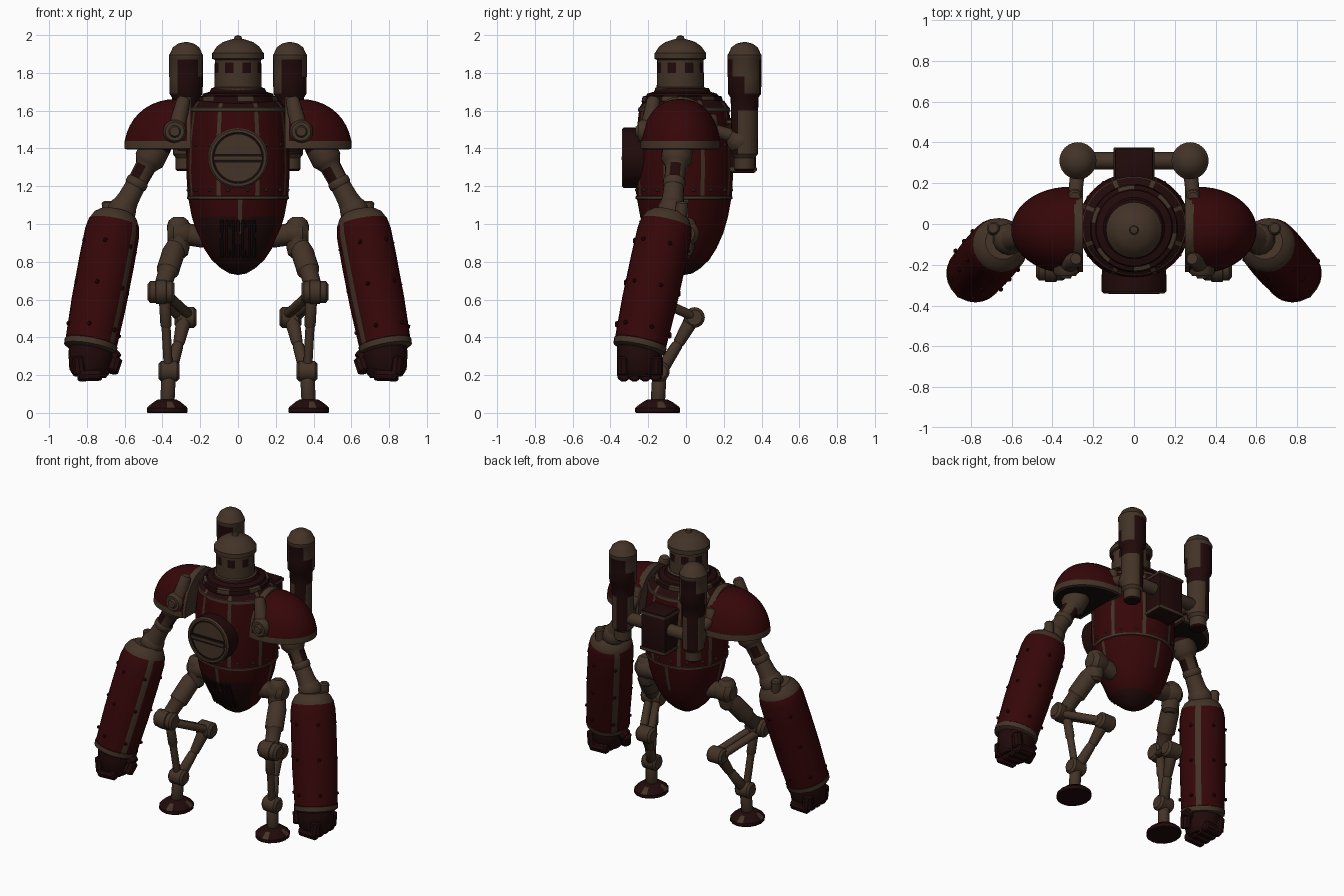
import bpy, bmesh
from math import sin, cos, pi, sqrt, radians
from mathutils import Vector

cube = bpy.data.objects.get("Cube")
if cube:
    bpy.data.objects.remove(cube, do_unlink=True)


def material(name, rgb):
    m = bpy.data.materials.new(name)
    m.use_nodes = True
    m.diffuse_color = (*rgb, 1)
    m.node_tree.nodes["Principled BSDF"].inputs["Base Color"].default_value = (*rgb, 1)
    return m


MATS = [material("dark red paint", (.036, .002, .0025)),
        material("worn brown metal", (.056, .033, .02)),
        material("deep maroon", (.015, .003, .003)),
        material("sooty black", (.007, .004, .0035))]
RED, BROWN, MAROON, BLACK = range(4)


def finish(name, bm, smooth=True):
    bmesh.ops.remove_doubles(bm, verts=bm.verts, dist=1e-5)
    bmesh.ops.recalc_face_normals(bm, faces=bm.faces)
    me = bpy.data.meshes.new(name)
    for f in bm.faces:
        f.smooth = smooth
    bm.to_mesh(me)
    bm.free()
    for m in MATS:
        me.materials.append(m)
    if smooth:
        me.set_sharp_from_angle(angle=radians(35))
    ob = bpy.data.objects.new(name, me)
    bpy.context.collection.objects.link(ob)
    return ob


def lathe(name, a, b, prof, mat=BROWN, seg=20, squash=1, cut=None):
    """Revolve (t, radius) pairs round a->b; mat is an index or rule(t, normal, i)."""
    a, b = Vector(a), Vector(b)
    axis = (b - a).normalized()
    ref = Vector((0, -1, 0)) if abs(axis.y) < .9 else Vector((0, 0, 1))
    u = (ref - axis * ref.dot(axis)).normalized()
    v = axis.cross(u)
    ray = lambda i: u * cos(2 * pi * i / seg) * squash + v * sin(2 * pi * i / seg)
    bm = bmesh.new()
    rings = [[bm.verts.new(a + (b - a) * t + ray(i) * r) for i in range(seg)] for t, r in prof]
    pick = mat if callable(mat) else (lambda t, n, i: mat)
    for k in range(len(rings) - 1):
        t = (prof[k][0] + prof[k + 1][0]) / 2
        for i in range(seg):
            j = (i + 1) % seg
            f = bm.faces.new((rings[k][i], rings[k][j], rings[k + 1][j], rings[k + 1][i]))
            f.material_index = pick(t, ray(i + .5), i)
    for k in (0, -1):
        if prof[k][1] > .001:
            f = bm.faces.new(rings[k])
            f.material_index = pick(prof[k][0], axis, 0)
    if cut:  # trim everything nearer the body than this plane
        res = bmesh.ops.bisect_plane(bm, geom=bm.verts[:] + bm.edges[:] + bm.faces[:],
                                     plane_co=(cut, 0, 0), plane_no=(-cut, 0, 0), clear_outer=True)
        edges = [e for e in res["geom_cut"] if isinstance(e, bmesh.types.BMEdge)]
        bmesh.ops.contextual_create(bm, geom=edges)
    return finish(name, bm)


def rod(name, a, b, r, mat=BROWN, seg=12, r2=None):
    r2 = r2 or r
    return lathe(name, a, b, [(0, r * .75), (.08, r), (.92, r2), (1, r2 * .75)], mat, seg)


def ball(name, c, r, mat=BROWN, seg=14):
    c, up = Vector(c), Vector((0, 0, r))
    prof = [(.5 - .5 * cos(pi * k / 8), r * sin(pi * k / 8)) for k in range(9)]
    return lathe(name, c - up, c + up, prof, mat, seg)


def box(name, lo, hi, mat, bevel=.012):
    bm = bmesh.new()
    bmesh.ops.create_cube(bm, size=1)
    for v in bm.verts:
        v.co = [(l + h) / 2 + c * (h - l) for l, h, c in zip(lo, hi, v.co)]
    if bevel:
        bmesh.ops.bevel(bm, geom=bm.edges[:], offset=bevel, segments=2, affect='EDGES', profile=.5)
    for f in bm.faces:
        f.material_index = mat
    return finish(name, bm)


def rivets(name, points, r=.011, mat=BROWN):
    bm = bmesh.new()
    for p in points:
        new = bmesh.ops.create_icosphere(bm, subdivisions=1, radius=r)["verts"]
        bmesh.ops.translate(bm, verts=new, vec=p)
    for f in bm.faces:
        f.material_index = mat
    return finish(name, bm)


# Torso barrel with metal bands and upright seams
def torso_paint(z, n, i):
    if 1.13 < z < 1.15 or 1.59 < z < 1.62 or (z > 1.15 and i % 9 == 4):
        return BROWN
    if z < 1.13 and i % 18 == 0 and z > .95:
        return BROWN
    return MAROON if z > 1.62 or z < (1.0 if n.y < -.5 else .83) else RED


lathe("torso", (0, -.01, 0), (0, -.01, 1),
      [(.73, 0), (.738, .045), (.765, .09), (.81, .14), (.87, .18), (.95, .218), (1.04, .245),
       (1.13, .262), (1.133, .27), (1.146, .27), (1.148, .266), (1.28, .274), (1.45, .27),
       (1.595, .252), (1.597, .258), (1.615, .255), (1.617, .25), (1.65, .225), (1.66, .2)],
      torso_paint, 72, .95)
rivets("torso_rivets", [(.268 * sin(k * pi / 8 + .2), -.01 - .255 * cos(k * pi / 8 + .2), z)
                        for k in range(16) for z in (1.18, 1.42)])
lathe("collar", (0, -.02, 0), (0, -.02, 1),
      [(1.63, .21), (1.65, .215), (1.675, .21), (1.68, .19), (1.69, .185), (1.7, .15), (1.72, .14)],
      lambda z, n, i: BROWN if 1.65 < z < 1.68 and i % 8 < 3 else MAROON, 48)

# Lower front grille
for k in range(-3, 4):
    x = k * .028
    front = lambda r: -.01 - .95 * sqrt(r * r - x * x)
    rod("grille_bar", (x, front(.243), 1.02), (x, front(.155), .825), .011, BLACK if k % 2 else MAROON, 8)

# Head: windowed drum under a domed cap
lathe("head", (0, -.03, 0), (0, -.03, 1),
      [(1.69, .135), (1.72, .135), (1.725, .125), (1.8, .124), (1.855, .123), (1.875, .123)],
      lambda z, n, i: MAROON if 1.8 < z < 1.855 and i % 4 in (1, 2) else BROWN, 32)
lathe("head_cap", (0, -.03, 0), (0, -.03, 1),
      [(1.868, .122), (1.875, .137), (1.905, .137), (1.912, .13), (1.94, .112), (1.963, .08),
       (1.976, .04), (1.98, .022), (1.993, .018), (2, 0)], BROWN, 32)

# Round chest hatch with a slotted crossbar
lathe("chest_hatch", (0, -.2, 1.35), (0, -.34, 1.35),
      [(0, .155), (.55, .16), (.93, .16), (1, .15), (1.001, .136), (.93, .132), (.93, 0)],
      lambda t, n, i: MAROON if t < .93 else BROWN, 40)
lathe("hatch_inner_line", (0, -.329, 1.35), (0, -.333, 1.35), [(0, .134), (1, .134), (1, .124), (0, .124)], BLACK, 40)
box("hatch_slot", (-.128, -.336, 1.325), (.128, -.328, 1.37), BLACK, 0)
box("hatch_bar", (-.128, -.342, 1.338), (.128, -.332, 1.357), BROWN, .003)

# Back pack between the tanks
box("back_box", (-.095, .18, 1.27), (.095, .37, 1.56), MAROON)
for z in (1.28, 1.53):
    box("back_box_band", (-.1, .2, z), (.1, .375, z + .02), BROWN, .004)
rod("tank_crossbar", (-.27, .31, 1.44), (.27, .31, 1.44), .042)


def tank_paint(z, n, i):
    if 1.69 < z < 1.87:
        return MAROON if (i + 2) % 12 < (8 if z < 1.78 else 5) else BROWN
    if 1.37 < z < 1.6:
        return MAROON if i % 12 < 4 else BROWN
    return MAROON if 1.6 < z < 1.69 or z < 1.3 else BROWN


for s in (1, -1):
    P = lambda x, y, z: Vector((s * x, y, z))

    # Back tanks
    lathe("back_tank", P(.275, .31, 0), P(.275, .31, 1),
          [(1.28, .045), (1.29, .055), (1.35, .055), (1.37, .07), (1.6, .072), (1.67, .074), (1.69, .088),
           (1.78, .089), (1.87, .089), (1.875, .091), (1.895, .091), (1.9, .086), (1.935, .07),
           (1.955, .042), (1.965, 0)], tank_paint, 24)
    ball("tank_coupling", P(.275, .29, 1.44), .075)
    rod("tank_strut", P(.275, .27, 1.46), P(.29, .13, 1.5), .035)

    # Shoulder: inner plate, armour dome, front and rear pivots
    arch = [(-.03 + .205 * cos(k * pi / 16), 1.4 + .275 * sin(k * pi / 16)) for k in range(17)]
    bm = bmesh.new()
    side = [[bm.verts.new(P(x, y, z)) for y, z in arch] for x in (.25, .295)]
    for ring in side:
        bm.faces.new(ring)
    for k in range(17):
        j = (k + 1) % 17
        bm.faces.new((side[0][k], side[0][j], side[1][j], side[1][k]))
    for f in bm.faces:
        f.material_index = BROWN
    finish("shoulder_plate", bm)
    dome = [(1.395, .27), (1.4, .285), (1.44, .283)]
    dome += [(1.4 + .262 * sin(k * pi / 20), .285 * cos(k * pi / 20) ** .9) for k in range(2, 10)] + [(1.662, 0)]
    lathe("shoulder_armour", P(.317, -.03, 0), P(.317, -.03, 1), dome,
          lambda z, n, i: BLACK if z == 1.395 else BROWN if z < 1.44 else RED,
          48, .745, cut=s * .27)
    rod("shoulder_bracket", P(.33, -.2, 1.48), P(.285, -.17, 1.67), .048, BROWN, 12, .036)
    lathe("shoulder_pivot", P(.335, -.14, 1.49), P(.335, -.255, 1.49),
          [(0, .062), (.85, .062), (1, .05), (1, .032), (1.1, .025), (1.1, 0)], BROWN, 20)
    rod("rear_bracket", P(.29, .15, 1.4), P(.29, .13, 1.58), .035)

    # Upper arm and elbow
    lathe("upper_arm", P(.41, -.04, 1.45), P(.61, -.075, 1.08),
          [(0, .075), (.12, .08), (.3, .082), (.35, .068), (.4, .056), (.58, .054), (.6, .06),
           (.66, .06), (.68, .054), (.85, .058), (1, .07)],
          lambda t, n, i: MAROON if t < .2 or (.4 < t < .5 and i % 6 < 3) else BROWN, 18)
    ball("elbow", P(.615, -.075, 1.07), .078)
    rod("elbow_lug", P(.685, -.03, 1.0), P(.69, -.02, 1.12), .032)

    # Armoured forearm with trim and rivets
    a, b = P(.645, -.09, 1.065), P(.785, -.25, .33)

    def forearm_paint(t, n, i):
        if t > .945 or t < .06 or -.86 < n.x * s < -.7:
            return BROWN
        return RED

    lathe("forearm", a, b, [(0, .085), (.03, .115), (.08, .135), (.15, .145), (.35, .147), (.65, .146),
                            (.94, .138), (.945, .142), (.985, .14), (1, .12)], forearm_paint, 24)
    d = (b - a).normalized()
    u = (Vector((0, -1, 0)) + d * d.y).normalized()
    v = d.cross(u)
    rivets("forearm_rivets", [a + (b - a) * t + (u * cos(k * pi / 3 + .2) + v * sin(k * pi / 3 + .2)) * .145
                              for t in (.25, .55, .85) for k in range(6)], .013, RED)

    # Closed fist
    lathe("palm", P(.775, -.245, .36), P(.785, -.25, .19),
          [(0, .118), (.3, .12), (.8, .11), (1, .085)], MAROON, 16)
    for k in range(4):
        y = -.33 + k * .057
        rod("finger_base", P(.845, y, .3), P(.835, y, .2), .036, MAROON, 10)
        rod("finger_tip", P(.85, y, .2), P(.72, y, .205), .036, MAROON, 10)
    rod("thumb_base", P(.69, -.24, .33), P(.645, -.25, .28), .042, MAROON, 10)
    rod("thumb_tip", P(.645, -.25, .29), P(.67, -.28, .215), .037, MAROON, 10)

    # Hip and thigh
    rod("hip_axle", P(.17, 0, .93), P(.3, 0, .95), .058)
    lathe("hip_housing", P(.315, 0, 1.035), P(.315, -.02, .82),
          [(0, .03), (.08, .052), (.2, .06), (.75, .058), (.92, .05), (1, .03)], BROWN, 16)
    lathe("hip_cap", P(.255, 0, .95), P(.372, 0, .95), [(0, .055), (.2, .07), (.75, .07), (1, .045)], BROWN, 18)
    lathe("thigh", P(.325, -.01, .9), P(.405, -.21, .65),
          [(0, .045), (.2, .06), (.6, .06), (.65, .048), (1, .045)], BROWN, 16)

    # Knee, rear joint and folding linkage
    lathe("knee", P(.335, -.22, .64), P(.48, -.22, .64),
          [(0, .045), (.1, .058), (.3, .058), (.32, .064), (.68, .064), (.7, .058), (.9, .058), (1, .04)], BROWN, 18)
    for off in (-.03, .03):
        rod("knee_link", P(.4 + off, -.2, .62), P(.28 + off, .04, .51), .026)
    lathe("rear_joint", P(.22, .045, .505), P(.335, .045, .505),
          [(0, .04), (.12, .055), (.88, .055), (1, .04)], BROWN, 16)
    rod("shin_upper", P(.285, .035, .5), P(.315, -.045, .36), .04, BROWN, 12, .03)
    rod("shin_lower", P(.315, -.04, .37), P(.36, -.135, .22), .03, BROWN, 12, .036)
    rod("shin_piston", P(.39, -.205, .62), P(.368, -.145, .22), .024)
    rod("piston_sleeve", P(.39, -.205, .62), P(.38, -.18, .45), .03)

    # Ankle and foot
    lathe("ankle", P(.31, -.14, .22), P(.42, -.14, .22),
          [(0, .04), (.12, .054), (.88, .054), (1, .04)], BROWN, 16)
    rod("ankle_post", P(.366, -.14, .22), P(.375, -.15, .04), .038)
    lathe("foot", P(.375, -.15, 0), P(.375, -.15, 1),
          [(0, .104), (.005, .108), (.025, .108), (.035, .1), (.06, .068), (.07, .05)],
          lambda z, n, i: BROWN if .03 < z < .06 and i % 4 == 0 else MAROON, 16, 1.1)
